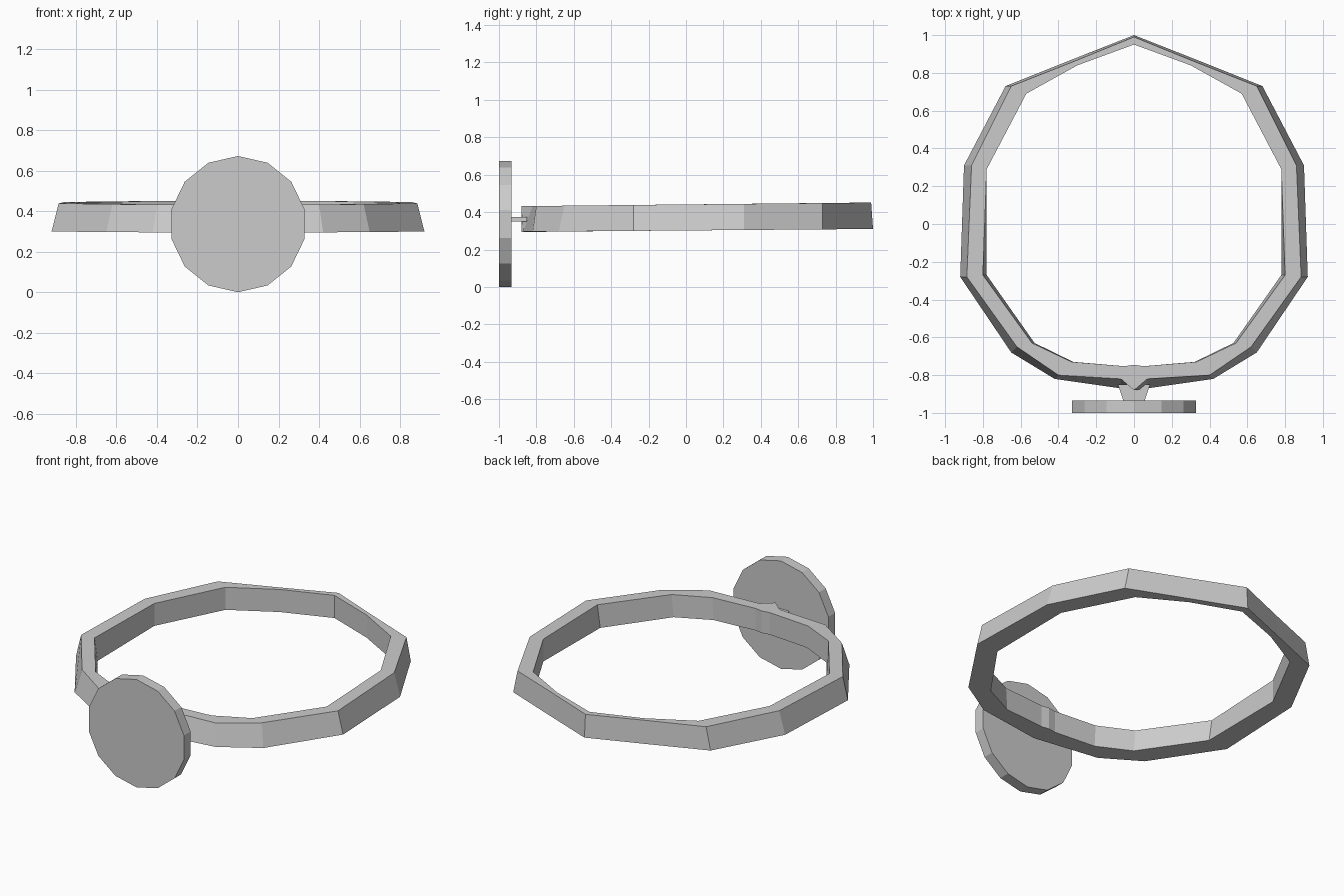
import bpy
import bmesh
from math import pi
from mathutils import Matrix, Vector

cube = bpy.data.objects.get("Cube")
if cube:
    bpy.data.objects.remove(cube, do_unlink=True)

# Single plain grey for every part
grey = bpy.data.materials.new("plain grey")
grey.use_nodes = True
grey.diffuse_color = (0.6, 0.6, 0.6, 1)
grey.node_tree.nodes["Principled BSDF"].inputs["Base Color"].default_value = grey.diffuse_color


def add_object(name, bm):
    """Turn a bmesh into a flat shaded grey object."""
    bmesh.ops.recalc_face_normals(bm, faces=bm.faces)
    mesh = bpy.data.meshes.new(name)
    bm.to_mesh(mesh)
    bm.free()
    mesh.materials.append(grey)
    obj = bpy.data.objects.new(name, mesh)
    bpy.context.collection.objects.link(obj)
    return obj


def loft(bm, sections, closed):
    """Join equal-sized loops of points with quads, as a ring or a capped bar."""
    loops = [[bm.verts.new(point) for point in section] for section in sections]
    count = len(loops)
    for i in range(count if closed else count - 1):
        near, far = loops[i], loops[(i + 1) % count]
        size = len(near)
        for j in range(size):
            k = (j + 1) % size
            bm.faces.new((near[j], near[k], far[k], far[j]))
    if not closed:
        bm.faces.new(loops[0])
        bm.faces.new(loops[-1])


# Half of the band from back to front: lower outer, upper outer, upper inner corner
HALF_BAND = [
    ((0, 1), (0, .99), (0, .95)),
    ((.33, .87), (.32, .86), (.3, .84)),
    ((.68, .73), (.65, .73), (.57, .69)),
    ((.9, .31), (.86, .31), (.78, .29)),
    ((.92, -.28), (.885, -.28), (.8, -.27)),
    ((.65, -.68), (.62, -.65), (.54, -.63)),
    ((.42, -.82), (.4, -.8), (.33, -.73)),
    ((.07, -.87), (.07, -.82), (.05, -.753)),
    ((0, -.88), (0, -.88), (0, -.745)),
]


def band_section(corners, side):
    """Four corners of the band, rising slightly towards the back."""
    lower, upper, inner = corners
    low = 0.302 + 0.008 * lower[1]
    high = 0.441 + 0.01 * lower[1]
    tuck = 0.975 if inner[1] < 0 else 1
    return [
        Vector((side * lower[0], lower[1], low)),
        Vector((side * upper[0], upper[1], high)),
        Vector((side * inner[0], inner[1], high)),
        Vector((side * inner[0] * tuck, inner[1], low)),
    ]


# Faceted band, mirrored across the middle
band = bmesh.new()
left_side = [band_section(corners, 1) for corners in HALF_BAND]
right_side = [band_section(corners, -1) for corners in HALF_BAND[-2:0:-1]]
loft(band, left_side + right_side, closed=True)
add_object("ring_band", band)

# Thin tapering tab between the band and the disc
tab = bmesh.new()
tab_sections = []
for y, half_width in ((-0.85, 0.085), (-0.94, 0.055)):
    tab_sections.append([
        (-half_width, y, 0.35), (half_width, y, 0.35),
        (half_width, y, 0.374), (-half_width, y, 0.374),
    ])
loft(tab, tab_sections, closed=False)
add_object("mounting_tab", tab)

# Fourteen-sided upright disc with a corner at the top
RADIUS = 0.336
disc = bmesh.new()
bmesh.ops.create_cone(disc, cap_ends=True, segments=14,
                      radius1=RADIUS, radius2=RADIUS, depth=0.066)
highest = max(disc.verts, key=lambda v: v.co.y)
turn = 0 if abs(highest.co.x) < 0.001 else pi / 14
placement = (Matrix.Translation((0, -0.967, RADIUS))
             @ Matrix.Rotation(pi / 2, 4, 'X') @ Matrix.Rotation(turn, 4, 'Z'))
bmesh.ops.transform(disc, matrix=placement, verts=disc.verts)
add_object("front_disc", disc)
